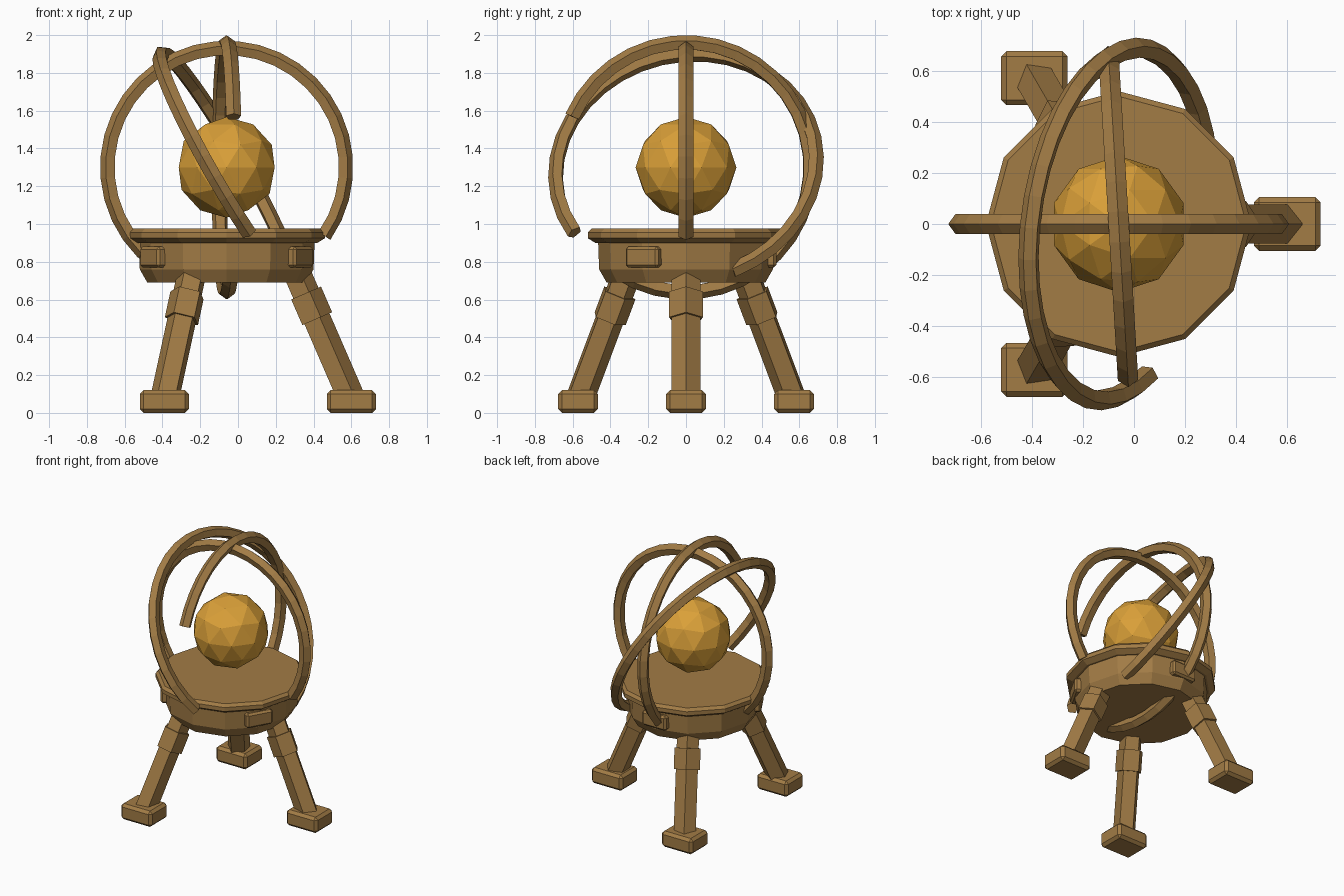
import bpy, bmesh
from math import cos, sin, pi, radians
from mathutils import Vector, Matrix

if "Cube" in bpy.data.objects:
    bpy.data.objects.remove(bpy.data.objects["Cube"], do_unlink=True)

CENTRE = Vector((-0.06, 0, 0))
ORB_CENTRE = Vector((-0.06, 0, 1.3))
Z = Vector((0, 0, 1))


def material(name, rgb):
    m = bpy.data.materials.new(name)
    m.use_nodes = True
    m.diffuse_color = (*rgb, 1)
    m.node_tree.nodes["Principled BSDF"].inputs["Base Color"].default_value = (*rgb, 1)
    return m


BRONZE = material("bronze", (0.36, 0.20, 0.06))
GOLD = material("gold", (0.70, 0.35, 0.04))


def finish(name, bm, mat=BRONZE, bevel=0):
    bmesh.ops.recalc_face_normals(bm, faces=bm.faces)
    mesh = bpy.data.meshes.new(name)
    bm.to_mesh(mesh)
    bm.free()
    mesh.materials.append(mat)
    ob = bpy.data.objects.new(name, mesh)
    bpy.context.collection.objects.link(ob)
    if bevel:
        mod = ob.modifiers.new("bevel", 'BEVEL')
        mod.width, mod.segments = bevel, 1
    return ob


def skin(name, loops):
    """Join equal-sized loops of points into a capped solid."""
    bm = bmesh.new()
    rings = [[bm.verts.new(p) for p in loop] for loop in loops]
    n = len(rings[0])
    for a, b in zip(rings, rings[1:]):
        for i in range(n):
            j = (i + 1) % n
            bm.faces.new((a[i], a[j], b[j], b[i]))
    bm.faces.new(rings[0])
    bm.faces.new(rings[-1])
    return finish(name, bm)


def polygon(centre, u, v, radius, sides):
    """Regular polygon with its first corner towards u."""
    return [centre + radius * (u * cos(2 * pi * i / sides) + v * sin(2 * pi * i / sides))
            for i in range(sides)]


def box(name, size, location, turn=0, bevel=0.02):
    bm = bmesh.new()
    bmesh.ops.create_cube(bm, size=1)
    bm.transform(Matrix.Translation(location) @ Matrix.Rotation(turn, 4, 'Z')
                 @ Matrix.Diagonal((*size, 1)))
    return finish(name, bm, bevel=bevel)


# Twelve-sided dish with a chamfered rim
profile = [(0.42, 0.69), (0.46, 0.76), (0.465, 0.90), (0.48, 0.90),
           (0.52, 0.925), (0.52, 0.955), (0.50, 0.975)]
skin("dish", [polygon(CENTRE + Z * z, Vector((1, 0, 0)), Vector((0, 1, 0)), r, 12)
              for r, z in profile])

# Faceted orb floating above the dish
bm = bmesh.new()
bmesh.ops.create_icosphere(bm, subdivisions=2, radius=0.267)
bm.transform(Matrix.Translation(ORB_CENTRE))
finish("orb", bm, GOLD)


# Open rings around the orb, five-sided bars with the ridge outward
def ring(name, u, v, radius, start, span=280, steps=28):
    u, v = Vector(u).normalized(), Vector(v).normalized()
    side = u.cross(v)
    loops = []
    for i in range(steps + 1):
        a = radians(start + span * i / steps)
        out = u * cos(a) + v * sin(a)
        loops.append(polygon(ORB_CENTRE + out * radius, out, side, 0.042, 5))
    return skin(name, loops)


ring("inner_ring", (1, 0, 0), Z, 0.628, -35)
ring("middle_ring", (-0.06, 1, 0), Z, 0.658, -124)
ring("outer_ring", (0.135, 0.99, 0), (-0.49, 0.067, 0.87), 0.693, -65)

# Three splayed legs with collars and feet, and three plates between them
for label, degrees in (("left", 0), ("back_right", 120), ("front_right", 240)):
    a = radians(degrees)
    out = Vector((cos(a), sin(a), 0))
    side = Vector((-sin(a), cos(a), 0))
    foot = CENTRE + out * 0.66 + Z * 0.06
    top = CENTRE + out * 0.365 + Z * 0.74
    axis = (top - foot).normalized()
    ridge = side.cross(axis)

    def bar(name, start, end, radius):
        return skin(name, [polygon(foot.lerp(top, t), ridge, side, radius, 5)
                           for t in (start, end)])

    bar(label + "_leg", 0, 1, 0.08)
    bar(label + "_collar", 0.64, 0.84, 0.095)
    box(label + "_foot", (0.26, 0.21, 0.12), foot)

    b = a - pi / 6
    spot = CENTRE + Vector((cos(b), sin(b), 0)) * 0.448 + Z * 0.825
    box(label + "_plate", (0.06, 0.2, 0.11), spot, b, 0.014)
